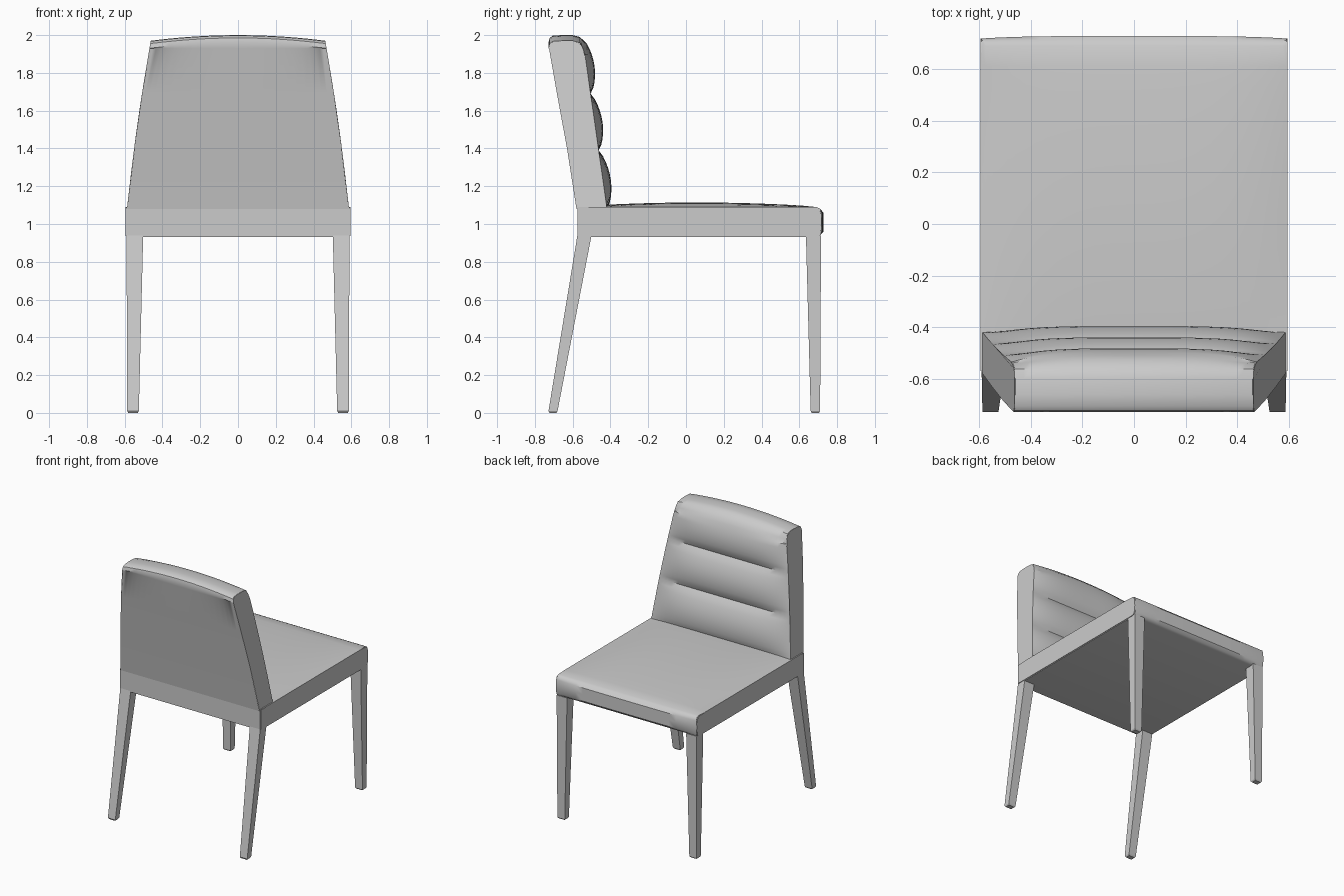
import bpy, bmesh, math

cube = bpy.data.objects.get("Cube")
if cube:
    bpy.data.objects.remove(cube, do_unlink=True)

grey = bpy.data.materials.new("light_grey")
grey.use_nodes = True
colour = (0.6, 0.6, 0.6, 1)
grey.diffuse_color = colour
grey.node_tree.nodes["Principled BSDF"].inputs["Base Color"].default_value = colour


def finish(name, bm, smooth=True):
    bmesh.ops.recalc_face_normals(bm, faces=bm.faces)
    mesh = bpy.data.meshes.new(name)
    bm.to_mesh(mesh)
    bm.free()
    obj = bpy.data.objects.new(name, mesh)
    bpy.context.collection.objects.link(obj)
    mesh.materials.append(grey)
    if smooth:
        bpy.ops.object.select_all(action='DESELECT')
        obj.select_set(True)
        bpy.context.view_layer.objects.active = obj
        bpy.ops.object.shade_smooth_by_angle(angle=math.radians(38))
    return obj


def loft(name, profile, half_width, columns=24):
    """Sweep a closed (y, z) profile across x, with softened side rims."""
    bm = bmesh.new()
    rings = []
    for i in range(columns + 1):
        u = math.sin((i / columns - 0.5) * math.pi)
        rings.append([bm.verts.new((u * half_width(z), y, z)) for y, z in profile(u)])
    n = len(rings[0])
    for a, b in zip(rings, rings[1:]):
        for k in range(n):
            bm.faces.new((a[k], a[(k + 1) % n], b[(k + 1) % n], b[k]))
    caps = [bm.faces.new(rings[0]), bm.faces.new(rings[-1])]
    rims = [e for f in caps for e in f.edges]
    bmesh.ops.bevel(bm, geom=rims, offset=0.008, segments=2,
                    affect='EDGES', clamp_overlap=True)
    return finish(name, bm)


# Seat: flat underside, rounded front, gently domed top
def seat_profile(u):
    full = 1 - u ** 4
    pts = [(-0.575, 0.932), (0.69, 0.932), (0.71, 0.94)]
    pts += [(0.718 + 0.01 * full, z) for z in (0.96, 1.01, 1.06)]
    pts += [(0.71, 1.08)]
    for i in range(17):
        t = i / 16
        pts.append((0.69 - 1.265 * t, 1.09 + 0.024 * full * math.sin(math.pi * t) ** 0.7))
    return pts


loft("seat", seat_profile, lambda z: 0.595)


# Backrest: leaning slab with three padded rolls on the seat side
def back_profile(u):
    full = 1 - u ** 4
    drop = 0.03 * u * u
    pts = [(-0.58, 1.08), (-0.63, 1.4), (-0.685, 1.7), (-0.723, 1.93)]
    top = [(-0.728, 1.96), (-0.722, 1.985), (-0.705, 1.997), (-0.66, 2.0),
           (-0.60, 2.0), (-0.562, 1.99)]
    pts += [(y, z - drop) for y, z in top]
    for low, high in ((1.69, 1.985), (1.39, 1.69), (1.08, 1.39)):
        for i in range(1, 11):
            t = i / 10
            z = high + (low - high) * t
            y = -0.418 - 0.143 * (z - 1.08)
            pad = 0.042 * full * math.sin(math.pi * t) ** 0.7
            pts.append((y + pad, z - (drop if z > 1.9 else 0)))
    return pts


def back_half_width(z):
    t = min(1, (z - 1.08) / 0.89)
    return 0.588 - 0.126 * t + 0.008 * math.sin(math.pi * t)


loft("backrest", back_profile, back_half_width)


# Legs: four-sided tapered posts with a small chamfered foot
def leg(name, side, top_y, foot_y):
    bm = bmesh.new()
    foot_x, top_x = (0.525, 0.587), (0.502, 0.59)
    inset = 0.006
    sections = [
        (0, [foot_x[0] + inset, foot_x[1] - inset], [foot_y[0] + inset, foot_y[1] - inset]),
        (0.01, foot_x, foot_y),
        (0.94, top_x, top_y)]
    rings = []
    for z, (x0, x1), (y0, y1) in sections:
        corners = ((x0, y0), (x1, y0), (x1, y1), (x0, y1))
        rings.append([bm.verts.new((side * x, y, z)) for x, y in corners])
    for a, b in zip(rings, rings[1:]):
        for k in range(4):
            bm.faces.new((a[k], a[(k + 1) % 4], b[(k + 1) % 4], b[k]))
    bm.faces.new(rings[0])
    bm.faces.new(rings[-1])
    finish(name, bm, smooth=False)


for side, label in ((1, "left"), (-1, "right")):
    leg("straight_leg_" + label, side, (0.635, 0.715), (0.66, 0.71))
    leg("raked_leg_" + label, side, (-0.575, -0.5), (-0.728, -0.68))
